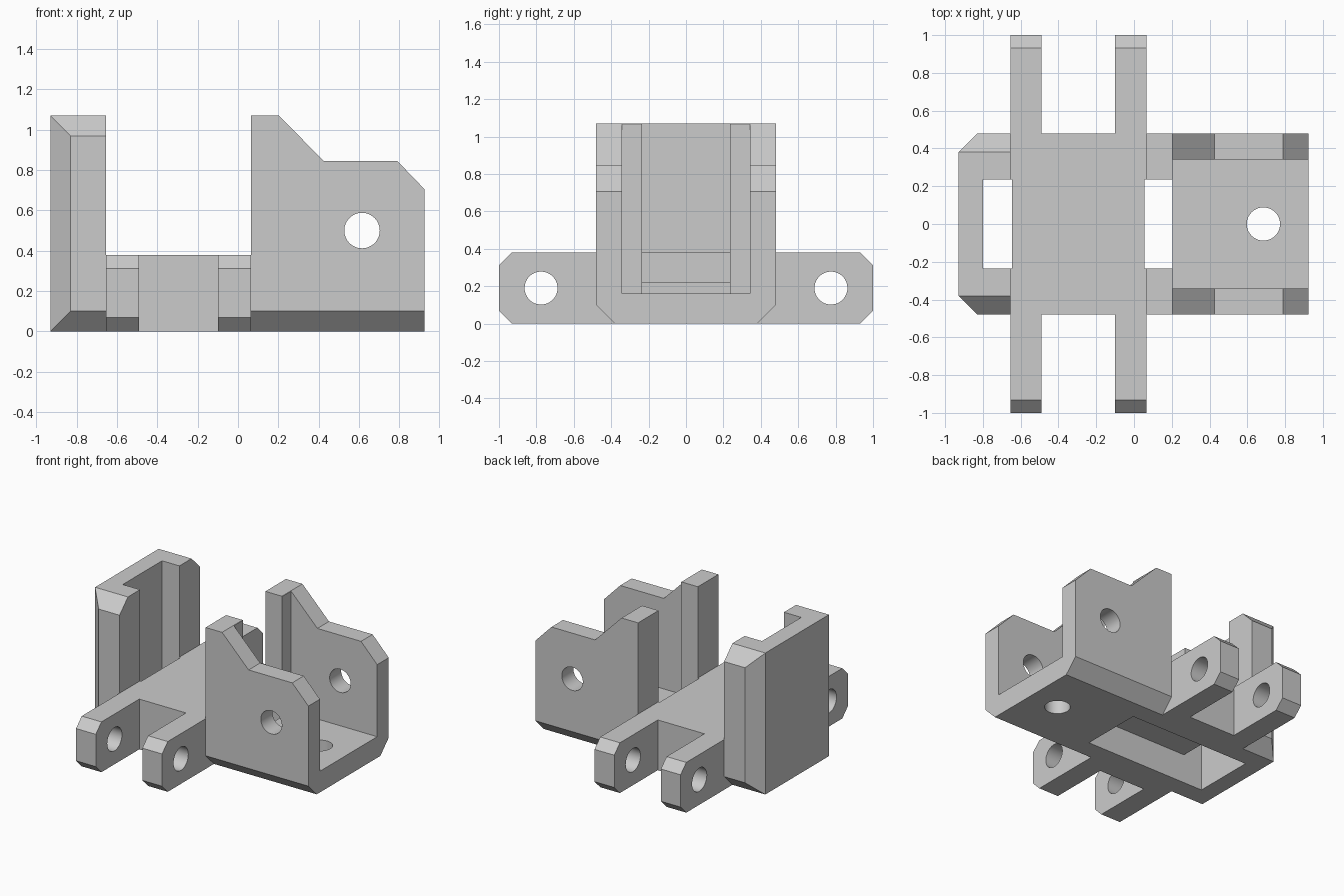
import bpy
import bmesh
from math import cos, sin, pi

cube = bpy.data.objects.get("Cube")
if cube:
    bpy.data.objects.remove(cube, do_unlink=True)

GREY = (0.6, 0.6, 0.6, 1)
mat = bpy.data.materials.new("plain grey")
mat.use_nodes = True
mat.diffuse_color = GREY
mat.node_tree.nodes["Principled BSDF"].inputs["Base Color"].default_value = GREY


def prism(name, axis, pts, lo, hi):
    """Extrude a 2D outline along an axis from lo to hi."""
    place = {"x": lambda p, t: (t, p[0], p[1]),
             "y": lambda p, t: (p[0], t, p[1]),
             "z": lambda p, t: (p[0], p[1], t)}[axis]
    bm = bmesh.new()
    bottom = [bm.verts.new(place(p, lo)) for p in pts]
    top = [bm.verts.new(place(p, hi)) for p in pts]
    bm.faces.new(bottom)
    bm.faces.new(top)
    n = len(pts)
    for i in range(n):
        j = (i + 1) % n
        bm.faces.new((bottom[i], bottom[j], top[j], top[i]))
    bmesh.ops.recalc_face_normals(bm, faces=bm.faces)
    mesh = bpy.data.meshes.new(name)
    bm.to_mesh(mesh)
    bm.free()
    mesh.materials.append(mat)
    obj = bpy.data.objects.new(name, mesh)
    bpy.context.collection.objects.link(obj)
    return obj


def box(name, x0, x1, half_y, z0, z1):
    return prism(name, "x", [(-half_y, z0), (half_y, z0), (half_y, z1), (-half_y, z1)], x0, x1)


def hole(axis, u, v, lo, hi, r=0.088, sides=48):
    ring = [(u + r * cos(2 * pi * i / sides), v + r * sin(2 * pi * i / sides))
            for i in range(sides)]
    return prism("hole_cutter", axis, ring, lo, hi)


def combine(target, other, operation):
    """Apply an exact boolean and discard the helper."""
    mod = target.modifiers.new("bool", "BOOLEAN")
    mod.operation = operation
    mod.solver = "EXACT"
    mod.object = other
    bpy.context.view_layer.update()
    graph = bpy.context.evaluated_depsgraph_get()
    mesh = bpy.data.meshes.new_from_object(target.evaluated_get(graph))
    target.modifiers.clear()
    target.data = mesh
    bpy.data.objects.remove(other, do_unlink=True)


W, C, H = 0.48, 0.10, 1.07      # half width, chamfer, full height
BX0, BX1 = -0.655, 0.065        # middle block ends
LEFT, RIGHT = -0.93, 0.925

# Clevis at the right end: stepped side outline with chamfered lower edges
bracket = prism("mounting_bracket", "y",
                [(BX1, 0), (RIGHT, 0), (RIGHT, 0.705), (0.79, 0.845),
                 (0.425, 0.845), (0.203, H), (BX1, H)], -W, W)
hull = prism("clevis_hull", "x",
             [(-W + C, 0), (W - C, 0), (W, C), (W, 2), (-W, 2), (-W, C)], 0, 1)
combine(bracket, hull, "INTERSECT")

# Tower at the left end: chamfered on its side edges and outer corners
tower = prism("tower", "x",
              [(-W + C, 0), (W - C, 0), (W, C), (W, H - C),
               (W - C, H), (-W + C, H), (-W, H - C), (-W, C)], LEFT, BX0)
corners = prism("tower_corners", "z",
                [(LEFT, -W + C), (LEFT + C, -W), (0, -W),
                 (0, W), (LEFT + C, W), (LEFT, W - C)], -1, 2)
combine(tower, corners, "INTERSECT")
combine(bracket, tower, "UNION")

# Middle block and the two crossing arms with chamfered ends
combine(bracket, box("middle_block", BX0, BX1, W, 0, 0.38), "UNION")
E = 0.068
arm = [(-1, E), (-1 + E, 0), (1 - E, 0), (1, E),
       (1, 0.38 - E), (1 - E, 0.38), (-1 + E, 0.38), (-1, 0.38 - E)]
for x0, x1 in ((BX0, -0.49), (-0.10, BX1)):
    combine(bracket, prism("arm", "x", arm, x0, x1), "UNION")

# Clevis channel, the two strap slots and the strap passage underneath
for cutter in (box("channel", 0.205, 1.2, 0.342, 0.16, 2),
               box("left_slot", -0.80, -0.645, 0.235, -1, 2),
               box("right_slot", 0.055, 0.205, 0.235, -1, 2),
               box("passage", -0.80, 0.205, 0.235, -1, 0.22)):
    combine(bracket, cutter, "DIFFERENCE")

# Bolt holes: clevis cheeks, floor, and both arm ends
combine(bracket, hole("y", 0.615, 0.50, -1, 1), "DIFFERENCE")
combine(bracket, hole("z", 0.685, 0.0, -1, 0.3), "DIFFERENCE")
for side in (-1, 1):
    combine(bracket, hole("x", side * 0.775, 0.19, -1, 0.5), "DIFFERENCE")

# Smooth hole walls while keeping every other edge crisp
bpy.ops.object.select_all(action="DESELECT")
bracket.select_set(True)
bpy.context.view_layer.objects.active = bracket
bpy.ops.object.shade_smooth_by_angle(angle=pi / 6)
